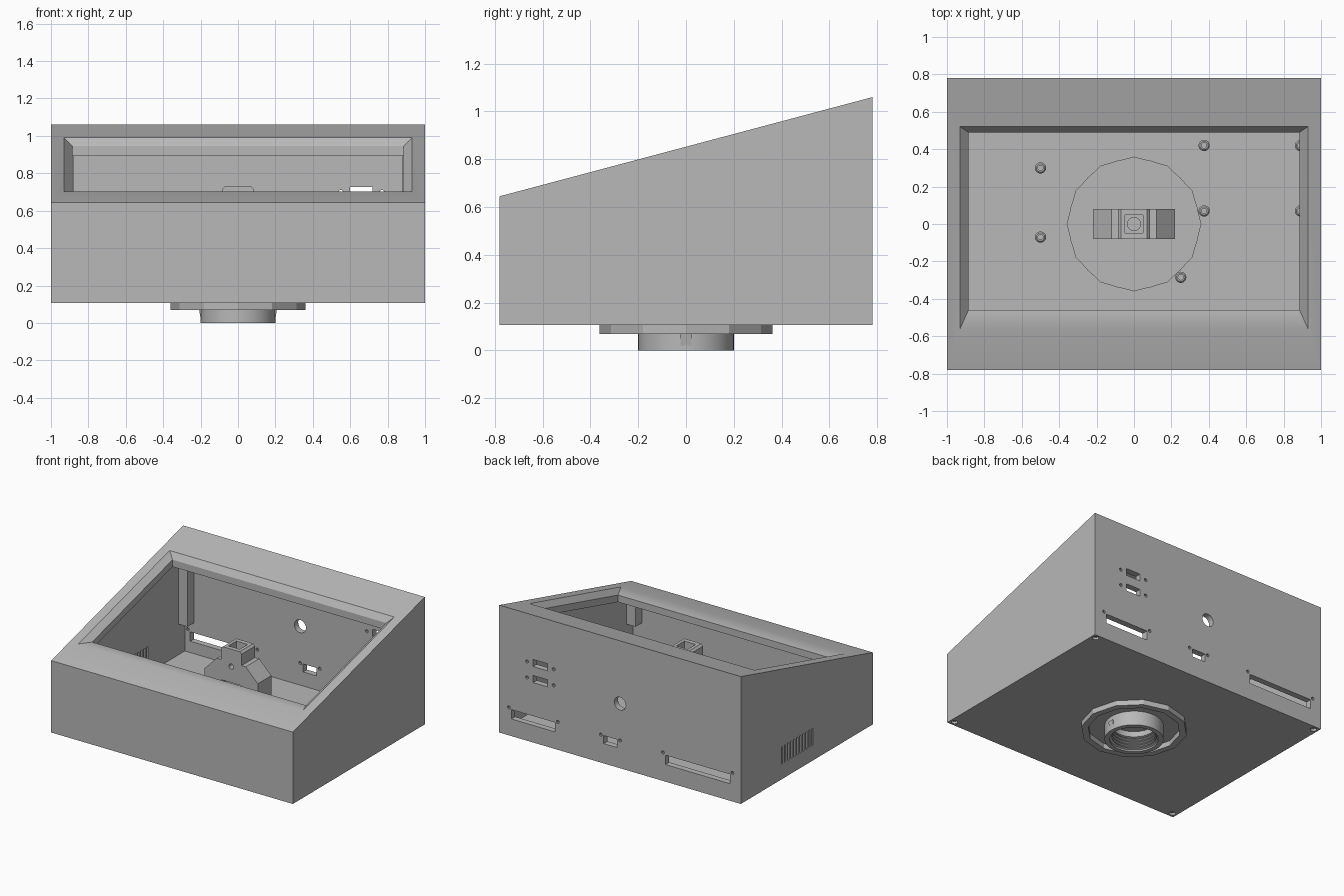
import bpy, bmesh, math
from mathutils import Vector

if "Cube" in bpy.data.objects:
    bpy.data.objects.remove(bpy.data.objects["Cube"])

grey = bpy.data.materials.new("matte grey")
grey.diffuse_color = (0.48, 0.48, 0.48, 1)
grey.use_nodes = True
grey.node_tree.nodes["Principled BSDF"].inputs["Base Color"].default_value = grey.diffuse_color


def loft(name, rings, closed=False):
    """Skin matching rings of points; cap the ends, or join last to first if closed."""
    bm = bmesh.new()
    vs = [[bm.verts.new(p) for p in r] for r in rings]
    n = len(vs[0])
    for i in range(len(vs) if closed else len(vs) - 1):
        a, b = vs[i], vs[(i + 1) % len(vs)]
        for k in range(n):
            bm.faces.new((a[k], a[(k + 1) % n], b[(k + 1) % n], b[k]))
    if not closed:
        bm.faces.new(vs[0])
        bm.faces.new(vs[-1])
    bmesh.ops.recalc_face_normals(bm, faces=bm.faces)
    me = bpy.data.meshes.new(name)
    bm.to_mesh(me)
    bm.free()
    me.materials.append(grey)
    ob = bpy.data.objects.new(name, me)
    bpy.context.collection.objects.link(ob)
    return ob


def circle(c, r, z, n):
    return [(c[0] + r * math.cos(2 * math.pi * k / n),
             c[1] + r * math.sin(2 * math.pi * k / n), z) for k in range(n)]


def lathe(name, profile, n=48, c=(0, 0), closed=False):
    return loft(name, [circle(c, r, z, n) for r, z in profile], closed)


def box(name, x0, x1, y0, y1, z0, z1):
    return loft(name, [[(x0, y0, z), (x1, y0, z), (x1, y1, z), (x0, y1, z)] for z in (z0, z1)])


def y_hole(x, z, r, y0, y1, n=16):
    ring = [(x + r * math.cos(2 * math.pi * k / n), z + r * math.sin(2 * math.pi * k / n)) for k in range(n)]
    return loft("cutter", [[(a, y, b) for a, b in ring] for y in (y0, y1)])


def cut(ob, cutters):
    for c in cutters:
        m = ob.modifiers.new("cut", 'BOOLEAN')
        m.operation, m.solver, m.object = 'DIFFERENCE', 'EXACT', c
    dg = bpy.context.evaluated_depsgraph_get()
    me = bpy.data.meshes.new_from_object(ob.evaluated_get(dg))
    ob.modifiers.clear()
    ob.data = me
    for c in cutters:
        bpy.data.objects.remove(c)


def smooth(*obs):
    for o in bpy.context.selected_objects:
        o.select_set(False)
    for o in obs:
        o.select_set(True)
    bpy.context.view_layer.objects.active = obs[0]
    bpy.ops.object.shade_smooth_by_angle(angle=math.radians(28))


def top(y):
    return 0.645 + (y + 0.78) * 0.415 / 1.56


def wedge(name, hx, hy, z0, drop):
    """Box with a sloping roof, lowered by drop."""
    return loft(name, [[(x, -hy, z0), (x, hy, z0), (x, hy, top(hy) - drop),
                        (x, -hy, top(-hy) - drop)] for x in (-hx, hx)])


# Sloped case with hollow inside
case = wedge("case", 1, 0.78, 0.107, 0)
cutters = [wedge("cutter", 0.955, 0.735, 0.15, 0.09)]

# Bevelled screen opening
layers = [(0.93, -0.56, 0.52, 0.1), (0.93, -0.56, 0.52, 0),
          (0.885, -0.46, 0.49, -0.038), (0.885, -0.46, 0.49, -0.2)]
cutters.append(loft("cutter", [[(x, y, top(y) + dz) for x, y in ((-h, a), (h, a), (h, b), (-h, b))]
                               for h, a, b, dz in layers]))

# Connector openings in the back: x0, x1, z0, z1, then screw hole x, x, z
for x0, x1, z0, z1, s0, s1, sz in [(0.6, 0.72, 0.675, 0.728, 0.55, 0.77, 0.70),
                                   (0.6, 0.72, 0.555, 0.608, 0.55, 0.77, 0.58),
                                   (0.54, 0.90, 0.235, 0.305, 0.515, 0.92, 0.315),
                                   (0.025, 0.135, 0.255, 0.315, 0.0, 0.16, 0.315),
                                   (-0.91, -0.375, 0.235, 0.305, -0.93, -0.355, 0.32)]:
    cutters.append(box("cutter", x0, x1, 0.7, 0.85, z0, z1))
    cutters += [y_hole(x, sz, 0.012, 0.7, 0.85, 10) for x in (s0, s1)]
cutters.append(y_hole(0, 0.59, 0.048, 0.7, 0.85, 24))

# Side vent slots
for i in range(11):
    y = -0.075 + i * 0.036
    cutters.append(box("cutter", -1.1, -0.9, y, y + 0.016, 0.22, 0.35))

# Spindle hole and corner screw holes in the floor
cutters.append(lathe("cutter", [(0.15, 0.05), (0.15, 0.2)], 48))
for sx in (-1, 1):
    for sy in (-1, 1):
        cutters.append(lathe("cutter", [(0.022, 0.05), (0.022, 0.125)], 12, (sx * 0.965, sy * 0.745)))
cut(case, cutters)

# Corner posts under the lid
for sx in (-1, 1):
    for sy in (-1, 1):
        xs = sorted((sx * 0.88, sx * 0.96))
        ys = sorted((sy * 0.66, sy * 0.74))
        h = top(ys[0]) - 0.08
        box("corner_post", *xs, *ys, 0.38, h)

# Faceted flange ring and threaded collar underneath
lathe("flange_ring", [(0.362, 0.068), (0.362, 0.11), (0.315, 0.11), (0.315, 0.068)], 12, closed=True)
thread = [(0.15, 0.11), (0.2, 0.11), (0.2, 0.0), (0.165, 0.0)]
for i in range(4):
    z = 0.012 + i * 0.024
    thread += [(0.165, z), (0.15, z + 0.006), (0.15, z + 0.012), (0.165, z + 0.018)]
collar = lathe("threaded_collar", thread, 64, closed=True)
for s in (-1, 1):
    loft("collar_lug", [[(s * 0.18, y, 0.0), (s * 0.196, y, 0.0), (s * 0.208, y, 0.07), (s * 0.18, y, 0.07)]
                        for y in (-0.022, 0.022)])

# Turntable disc inside, with four screw holes
disc = lathe("turntable_disc", [(0.35, 0.148), (0.35, 0.175)], 48)
cut(disc, [lathe("cutter", [(0.033, 0.16), (0.033, 0.2)], 20, (sx * 0.08, sy * 0.235))
           for sx in (-1, 1) for sy in (-1, 1)])
rim = lathe("disc_rim", [(0.36, 0.148), (0.36, 0.168)], 12)

# Arched bracket with square socket
half = [(0.22, 0.17), (0.22, 0.53), (0.12, 0.63), (0.085, 0.63), (0.085, 0.715), (0.07, 0.73)]
outline = half + [(-x, z) for x, z in reversed(half)]
bracket = loft("bracket", [[(x, y, z) for x, z in outline] for y in (-0.08, 0.08)])
arch = [(0.15, 0.176), (0.15, 0.40), (0.08, 0.48)]
arch += [(-x, z) for x, z in reversed(arch)]
cut(bracket, [loft("cutter", [[(x, y, z) for x, z in arch] for y in (-0.2, 0.2)]),
              box("cutter", -0.047, 0.047, -0.047, 0.047, 0.62, 0.8),
              lathe("cutter", [(0.035, 0.4), (0.035, 0.7)], 20),
              y_hole(0, 0.60, 0.02, -0.2, 0, 14)])

# Circuit board standoffs
posts = []
for p in [(-0.5, 0.3), (-0.5, -0.07), (0.375, 0.42), (0.375, 0.07), (0.25, -0.285), (0.89, 0.42), (0.89, 0.07)]:
    posts.append(lathe("standoff", [(0.03, 0.14), (0.03, 0.19), (0.022, 0.2), (0.014, 0.2), (0.014, 0.165)], 20, p))

smooth(case, collar, disc, bracket, *posts)
